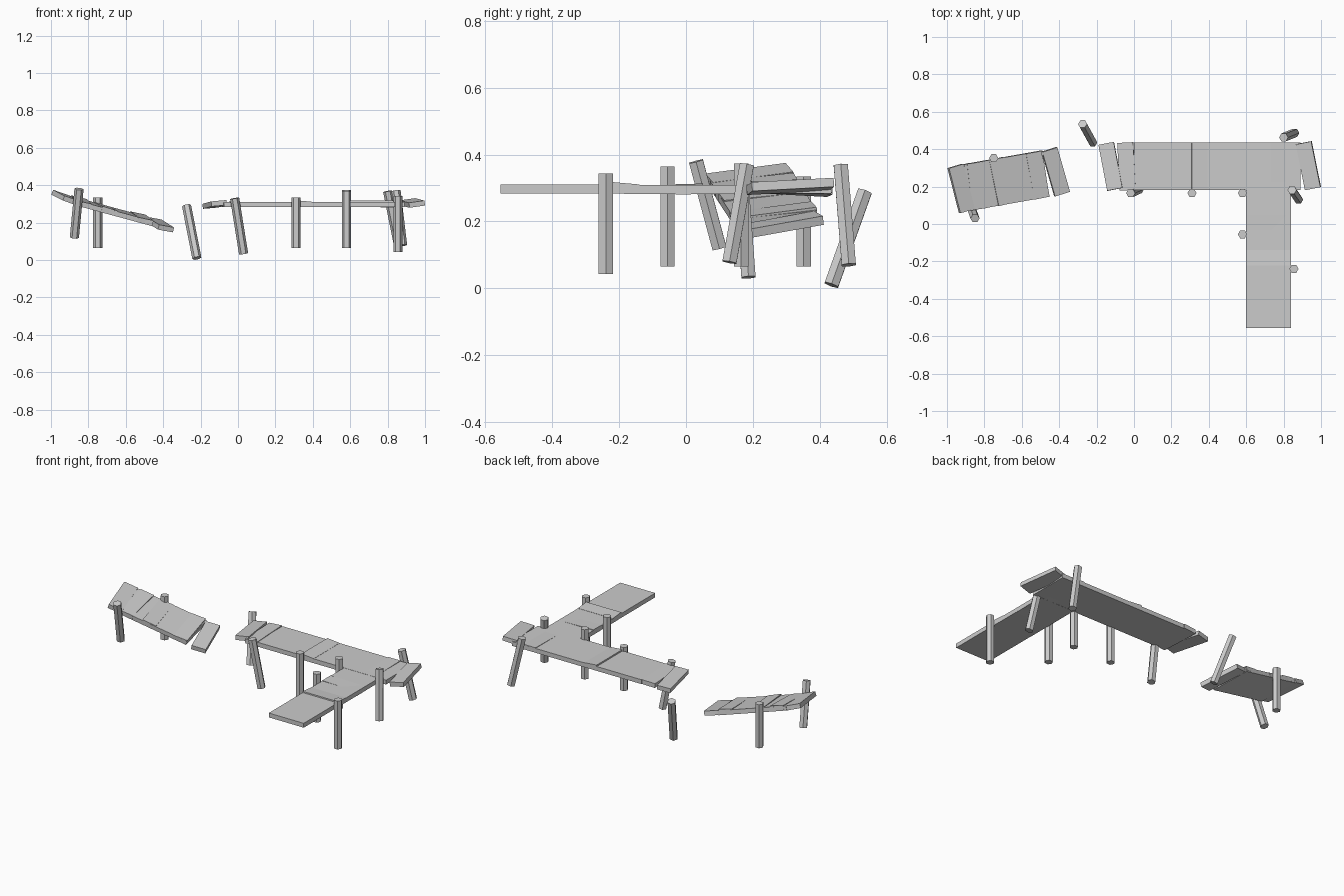
import bpy
from math import radians
from mathutils import Matrix, Vector, Euler

THICK = 0.027

# Flat board: centre, length x, width y, tilt in degrees, optional parent frame
def board(name, centre, sx, sy, tilt=(0, 0, 0), frame=Matrix.Identity(4), thick=THICK):
    bpy.ops.mesh.primitive_cube_add(size=1)
    ob = bpy.context.object
    ob.name = name
    rot = Euler([radians(a) for a in tilt]).to_matrix().to_4x4()
    ob.data.transform(frame @ Matrix.Translation(centre) @ rot
                      @ Matrix.Diagonal((sx, sy, thick, 1)))
    return ob

# Six-sided post between the centres of its two ends
def post(name, bottom, top, radius=0.0245):
    a, b = Vector(bottom), Vector(top)
    d = b - a
    bpy.ops.mesh.primitive_cylinder_add(vertices=6, radius=radius, depth=d.length)
    ob = bpy.context.object
    ob.name = name
    rot = Vector((0, 0, 1)).rotation_difference(d).to_matrix().to_4x4()
    ob.data.transform(Matrix.Translation((a + b) / 2) @ rot @ Matrix.Rotation(radians(30), 4, 'Z'))
    return ob

# Main walkway with displaced planks
board("main_deck", (0.445, 0.308, 0.297), 0.89, 0.255)
board("main_raised_plank", (0.35, 0.308, 0.302), 0.085, 0.255, (0, 5, 0))
board("main_loose_plank", (-0.04, 0.308, 0.298), 0.085, 0.255, (0, -3, 3))
board("main_left_end_plank", (-0.125, 0.308, 0.297), 0.083, 0.25, (-3, -5, 11))
board("main_right_end_plank", (0.932, 0.312, 0.305), 0.085, 0.25, (3, -8, 11))
board("main_corner_plank", (0.77, 0.308, 0.2985), 0.083, 0.255, (1, 0, 0))

# Side walkway
board("side_outer_deck", (0.72, -0.37, 0.297), 0.24, 0.37)
board("side_inner_deck", (0.72, 0.0, 0.296), 0.24, 0.37)
board("side_raised_plank", (0.72, -0.182, 0.301), 0.24, 0.083, (-5, 0, 0))
board("side_middle_plank", (0.72, 0.01, 0.297), 0.24, 0.083, (1, 1, 0))

# Sunken section that broke away
sunk = (Matrix.Translation((-0.67, 0.235, 0.260))
        @ Euler((radians(6), radians(15), radians(10))).to_matrix().to_4x4())
board("sunken_deck", (-0.015, 0, 0), 0.44, 0.25, frame=sunk)
for i, (u, z, w, tilt) in enumerate([
        (-0.268, 0.004, 0.085, (0, 4, 6)),
        (-0.18, 0.003, 0.085, (1, -2, -2)),
        (-0.045, 0.003, 0.085, (-1, 2, 3)),
        (0.16, 0.004, 0.085, (1, -3, 2)),
        (0.265, -0.002, 0.085, (2, -4, 8))]):
    board(f"sunken_plank_{i + 1}", (u, 0, z), w, 0.25, tilt, sunk)

# Support posts: bottom centre, top centre
posts = [
    ((0.31, 0.165, 0.065), (0.31, 0.165, 0.335)),
    ((0.58, 0.165, 0.065), (0.58, 0.165, 0.373)),
    ((0.58, -0.055, 0.065), (0.58, -0.055, 0.365)),
    ((0.855, -0.24, 0.043), (0.855, -0.24, 0.343)),
    ((-0.75, 0.352, 0.065), (-0.75, 0.352, 0.335)),
    ((0.03, 0.187, 0.033), (-0.018, 0.165, 0.33)),
    ((-0.22, 0.435, 0.010), (-0.275, 0.535, 0.29)),
    ((-0.875, 0.10, 0.12), (-0.85, 0.03, 0.38)),
    ((0.88, 0.13, 0.078), (0.845, 0.182, 0.37)),
    ((0.86, 0.487, 0.07), (0.80, 0.463, 0.368)),
]
for i, (b, t) in enumerate(posts):
    post(f"support_post_{i + 1}", b, t)
